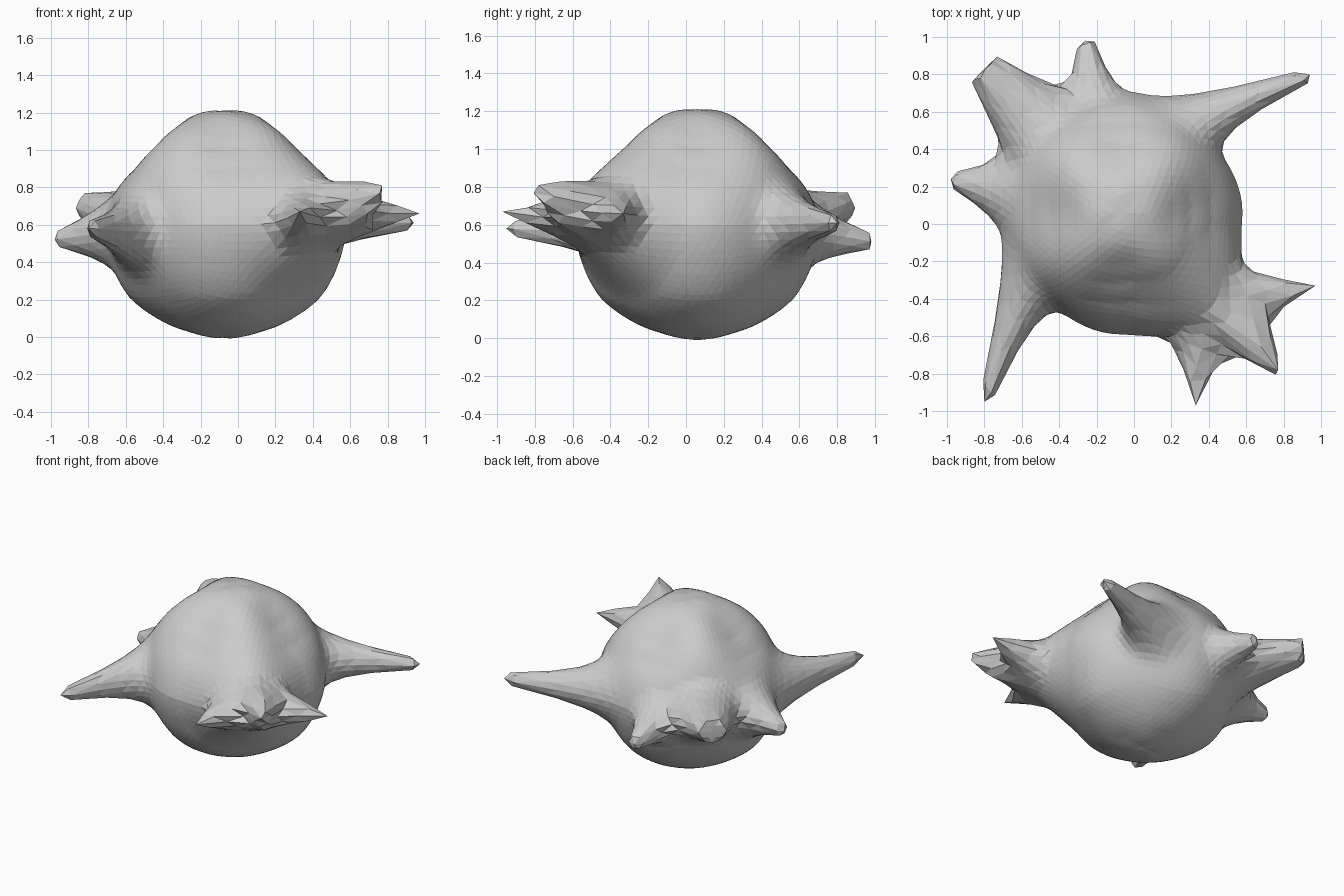
import bpy, bmesh, math
from mathutils import Vector

cube = bpy.data.objects.get("Cube")
if cube:
    bpy.data.objects.remove(cube, do_unlink=True)

grey = bpy.data.materials.new("stone_grey")
grey.use_nodes = True
grey.diffuse_color = (0.6, 0.6, 0.6, 1)
grey.node_tree.nodes["Principled BSDF"].inputs["Base Color"].default_value = (0.6, 0.6, 0.6, 1)

CENTRE = Vector((-0.07, 0.06, 0.6))
DIAGONAL_RADIUS = 0.61

# Body outline along the axes: distance from the centre line and height
OUTLINE = [(0, -0.6), (0.1, -0.597), (0.2, -0.57), (0.38, -0.49), (0.51, -0.39),
           (0.61, -0.2), (0.65, 0), (0.57, 0.2), (0.48, 0.3), (0.37, 0.41),
           (0.28, 0.5), (0.18, 0.58), (0.1, 0.607), (0, 0.61)]
POLAR = [(math.atan2(z, r), math.hypot(r, z)) for r, z in OUTLINE]


def axis_radius(angle):
    for (a0, r0), (a1, r1) in zip(POLAR, POLAR[1:]):
        if angle <= a1:
            return r0 + (r1 - r0) * (angle - a0) / (a1 - a0)
    return POLAR[-1][1]


def body_radius(n):
    """Tapered along the axes, round along the diagonals."""
    side = math.sin(2 * math.atan2(n.y, n.x)) ** 2
    axis = axis_radius(math.asin(max(-1, min(1, n.z))))
    return axis + (DIAGONAL_RADIUS - axis) * side


def pull(bm, root, tip, reach, blunt, power, tall=1.0):
    """Drag the surface near root out to tip, with a concave falloff."""
    root, tip = Vector(root), Vector(tip)
    start = min(bm.verts, key=lambda v: (v.co - root).length).co.copy()
    move = tip - start
    for v in bm.verts:
        d = v.co - start
        d.z /= tall
        t = min(1, max(0, (reach - d.length) / (reach - blunt)))
        v.co += move * t ** power


# Round body
bm = bmesh.new()
bmesh.ops.create_icosphere(bm, subdivisions=5, radius=1)
for v in bm.verts:
    n = v.co.normalized()
    v.co = CENTRE + n * body_radius(n)

# Swelling that carries the cluster of three spikes
pull(bm, (0.4, -0.42, 0.63), (0.55, -0.57, 0.66), 0.46, 0.08, 1.6)
# Cluster: side spike, tall blade, front spike
pull(bm, (0.6, -0.39, 0.64), (0.97, -0.33, 0.66), 0.24, 0.02, 2.2)
pull(bm, (0.56, -0.58, 0.74), (0.77, -0.78, 0.81), 0.2, 0.04, 2, 2)
pull(bm, (0.37, -0.58, 0.63), (0.33, -0.97, 0.67), 0.22, 0.02, 2.2)
# Long arms at the back left and front right
pull(bm, (0.3, 0.59, 0.6), (0.94, 0.80, 0.61), 0.34, 0.04, 3.5)
pull(bm, (-0.62, -0.28, 0.57), (-0.80, -0.95, 0.58), 0.36, 0.04, 3.5)
# Short knobs around the back and right side
pull(bm, (-0.25, 0.7, 0.57), (-0.26, 0.98, 0.51), 0.24, 0.045, 2.3)
pull(bm, (-0.55, 0.53, 0.62), (-0.80, 0.83, 0.69), 0.34, 0.11, 2.4, 0.8)
pull(bm, (-0.72, 0.2, 0.56), (-0.98, 0.24, 0.52), 0.27, 0.04, 2.2)

mesh = bpy.data.meshes.new("spiked_body")
bmesh.ops.recalc_face_normals(bm, faces=bm.faces[:])
bm.to_mesh(mesh)
bm.free()
mesh.materials.append(grey)
body = bpy.data.objects.new("spiked_body", mesh)
bpy.context.collection.objects.link(body)
